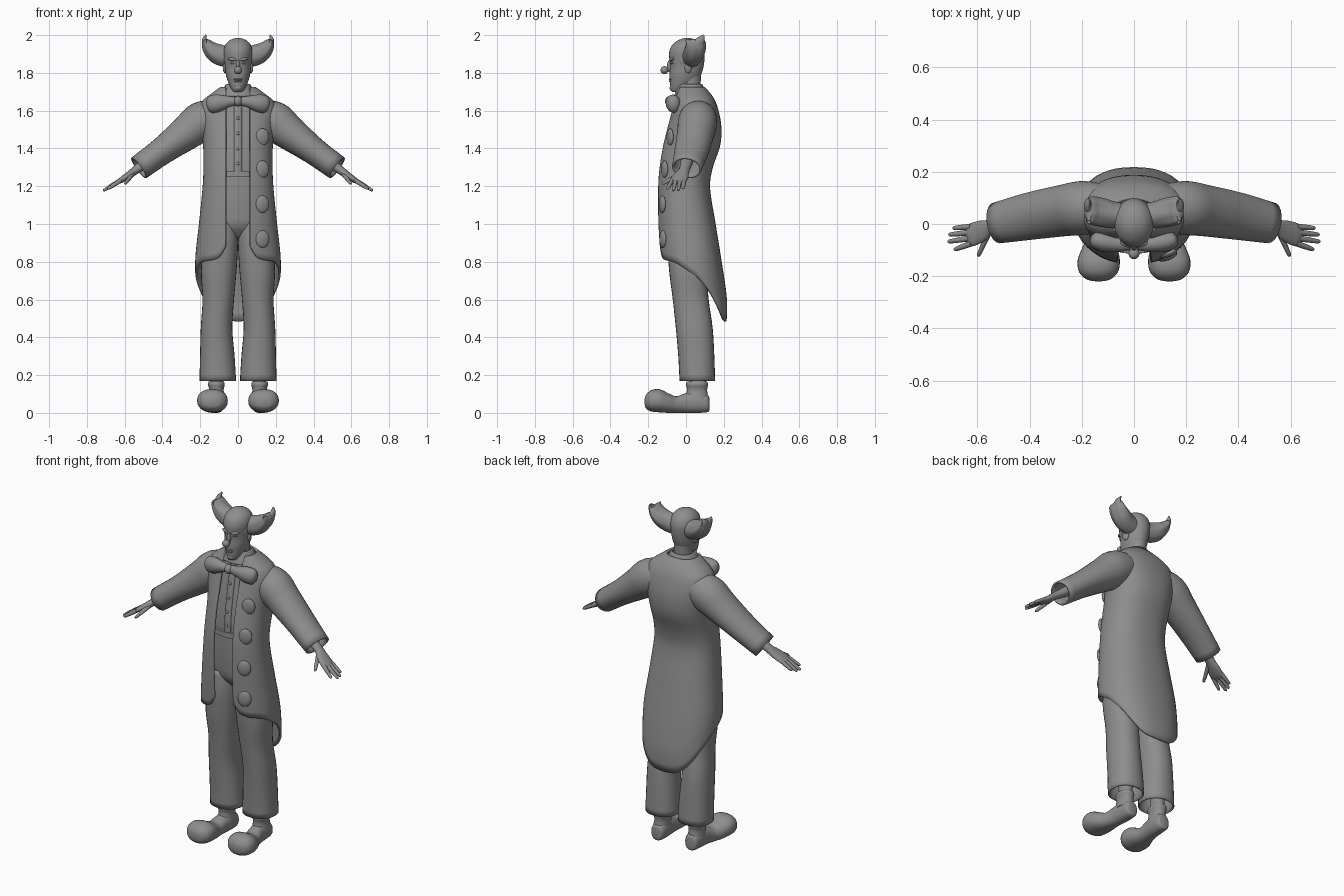
import bpy, bmesh, math
from mathutils import Vector, Matrix

GREY = bpy.data.materials.new("dark_grey")
GREY.diffuse_color = (.27, .27, .27, 1)


def curve(keys, x):
    """Smooth interpolation through keys (x, v1, v2, ...)."""
    n = len(keys)
    x = min(max(x, keys[0][0]), keys[-1][0])
    i = max(k for k in range(n - 1) if keys[k][0] <= x)
    a, b = keys[i], keys[i + 1]
    h = b[0] - a[0]
    t = (x - a[0]) / h

    def slope(k, c):
        p, q = keys[max(k - 1, 0)], keys[min(k + 1, n - 1)]
        return (q[c] - p[c]) / (q[0] - p[0])
    return [(2*t**3 - 3*t**2 + 1) * a[c] + (t**3 - 2*t**2 + t) * h * slope(i, c)
            + (3*t**2 - 2*t**3) * b[c] + (t**3 - t**2) * h * slope(i + 1, c)
            for c in range(1, len(a))]


def resample(rows, steps):
    keys = [(i, *r) for i, r in enumerate(rows)]
    m = (len(rows) - 1) * steps
    return [curve(keys, j / steps) for j in range(m + 1)]


def finish(name, bm, mirror=False, thick=0):
    bmesh.ops.recalc_face_normals(bm, faces=bm.faces)
    me = bpy.data.meshes.new(name)
    bm.to_mesh(me)
    bm.free()
    me.materials.append(GREY)
    ob = bpy.data.objects.new(name, me)
    bpy.context.collection.objects.link(ob)
    if thick:
        s = ob.modifiers.new("thickness", 'SOLIDIFY')
        s.thickness, s.offset = thick, 0
    if mirror:
        ob.modifiers.new("mirror", 'MIRROR')
    bpy.context.view_layer.objects.active = ob
    ob.select_set(True)
    bpy.ops.object.shade_smooth_by_angle(angle=math.radians(50))
    ob.select_set(False)
    return ob


def skin(name, rings, loop=True, caps=True, **kw):
    bm = bmesh.new()
    vs = [[bm.verts.new(p) for p in r] for r in rings]
    n = len(rings[0])
    for a, b in zip(vs, vs[1:]):
        for i in range(n if loop else n - 1):
            j = (i + 1) % n
            bm.faces.new((a[i], a[j], b[j], b[i]))
    if caps:
        bm.faces.new(vs[0])
        bm.faces.new(vs[-1])
    return finish(name, bm, **kw)


def stack(name, rows, axis='z', n=28, e=0.9, steps=4, **kw):
    """Rows (height, a0, a1, b0, b1): rounded sections stacked along an axis."""
    rings = []
    for h, a0, a1, b0, b1 in resample(rows, steps):
        ring = []
        for i in range(n):
            t = math.tau * i / n
            c, s = math.cos(t), math.sin(t)
            a = (a0 + a1) / 2 + (a1 - a0) / 2 * math.copysign(abs(c)**e, c)
            b = (b0 + b1) / 2 + (b1 - b0) / 2 * math.copysign(abs(s)**e, s)
            ring.append((a, b, h) if axis == 'z' else (a, h, b))
        rings.append(ring)
    return skin(name, rings, **kw)


def tube(name, rows, ref=(0, 1, 0), n=20, steps=4, grooves=0, **kw):
    """Rows (x, y, z, radius along ref, other radius) swept along a path."""
    rows = resample(rows, steps)
    pts = [Vector(r[:3]) for r in rows]
    rings = []
    for k, r in enumerate(rows):
        t = (pts[min(k + 1, len(pts) - 1)] - pts[max(k - 1, 0)]).normalized()
        b = t.cross(Vector(ref)).normalized()
        a = b.cross(t)
        ring = []
        for i in range(n):
            w = math.tau * i / n
            g = 1 + grooves * math.cos(7 * w) * k / len(rows)
            ring.append(pts[k] + g * (a * r[3] * math.cos(w) + b * r[4] * math.sin(w)))
        rings.append(ring)
    return skin(name, rings, **kw)


def blob(name, loc, size, yaw=0, tilt=0, **kw):
    bm = bmesh.new()
    m = (Matrix.Translation(loc) @ Matrix.Rotation(yaw, 4, 'Z')
         @ Matrix.Rotation(tilt, 4, 'Y') @ Matrix.Diagonal((*size, 1)))
    bmesh.ops.create_uvsphere(bm, u_segments=20, v_segments=12, radius=1, matrix=m)
    return finish(name, bm, **kw)


# Long tailcoat: profile by height (z, half width, front y, back y)
COAT = [(0.48, .195, -.12, .208), (0.6, .21, -.125, .21), (0.8, .22, -.13, .182),
        (1.0, .2, -.143, .15), (1.2, .18, -.145, .12), (1.3, .176, -.138, .135),
        (1.42, .178, -.118, .175), (1.52, .19, -.092, .18), (1.6, .198, -.07, .165),
        (1.65, .18, -.058, .148), (1.69, .13, -.047, .122), (1.72, .088, -.04, .095)]
HEM = [(0, .88), (.05, .83), (.11, .812), (.3, .795), (.45, .745), (.6, .655), (.74, .555),
       (.86, .497), (1, .484)]
OPEN = .063


def coat_point(s, z, e=.85):
    hw, yf, yb = curve(COAT, z)
    t0 = math.asin((OPEN / hw)**(1 / e))
    t = t0 + (math.pi - t0) * s
    c = math.cos(t)
    return (hw * max(math.sin(t), 0)**e,
            (yf + yb) / 2 - (yb - yf) / 2 * math.copysign(abs(c)**e, c), z)


columns = [(i / 28)**1.3 for i in range(29)]
rings = []
for k in range(41):
    v = 1 - (1 - k / 40)**1.5
    half = []
    for s in columns:
        hem = curve(HEM, s)[0]
        half.append(coat_point(s, hem + (1.72 - hem) * v))
    rings.append(half + [(-x, y, z) for x, y, z in half[-2::-1]])
skin("coat_body", rings, loop=False, caps=False, thick=.014)

# Sleeves with open cuffs
tube("coat_sleeve", [(.10, .065, 1.58, .08, .075), (.19, .062, 1.545, .098, .1),
                     (.27, .052, 1.485, .094, .088), (.40, .03, 1.388, .086, .068),
                     (.525, .004, 1.297, .074, .062)],
     n=28, caps=False, thick=.01, mirror=True)

# Large coat buttons on one side
for z in (1.46, 1.29, 1.105, .92):
    s = min((i / 200 for i in range(100)), key=lambda q: abs(coat_point(q, z)[0] - .13))
    x, y, _ = coat_point(s, z)
    blob("coat_button", (x, y - .008, z), (.038, .014, .046), yaw=.35)

# Shirt, placket, studs and collar
SHIRT = [(1.25, -.14, .14, -.098, .085), (1.35, -.145, .145, -.095, .115),
         (1.45, -.15, .15, -.082, .14), (1.55, -.15, .15, -.064, .135),
         (1.62, -.14, .14, -.05, .12), (1.67, -.09, .09, -.042, .1), (1.71, -.06, .06, -.035, .08)]
stack("shirt", SHIRT)
tube("shirt_placket", [(0, r[3] - .002, r[0], .021, .01) for r in SHIRT[:6]], ref=(1, 0, 0), n=12)
for z in (1.56, 1.48, 1.4, 1.32):
    blob("shirt_stud", (0, curve(SHIRT, z)[2] - .012, z), (.009, .006, .009))
stack("shirt_collar", [(1.675, -.1, .1, -.06, .11), (1.705, -.08, .08, -.05, .097),
                       (1.74, -.06, .06, -.036, .083)], caps=False, thick=.008)

# Bow tie
tube("bow_loop", [(0, -.08, 1.65, .018, .02), (.05, -.078, 1.648, .028, .03),
                  (.105, -.07, 1.64, .038, .046), (.145, -.062, 1.633, .034, .045),
                  (.161, -.058, 1.63, .02, .026), (.166, -.057, 1.629, .004, .006)], mirror=True)
blob("bow_knot", (0, -.085, 1.65), (.023, .027, .027))

# Trousers
stack("trouser_hips", [(.925, -.02, .02, -.04, .05), (.99, -.14, .14, -.088, .1),
                       (1.08, -.165, .165, -.1, .11), (1.18, -.15, .15, -.105, .09),
                       (1.27, -.143, .143, -.105, .088)])
stack("waistband", [(1.25, -.147, .147, -.114, .092), (1.28, -.146, .146, -.113, .091)])
stack("trouser_leg", [(1.02, .01, .155, -.085, .09), (.9, .004, .18, -.094, .1),
                      (.75, .012, .192, -.085, .106), (.6, .025, .184, -.066, .116),
                      (.45, .034, .193, -.05, .137), (.3, .022, .197, -.037, .146),
                      (.168, .014, .2, -.03, .15)], caps=False, thick=.008, mirror=True)

# Bulb-toed shoes
stack("shoe", [(.125, .1, .125, .02, .07), (.115, .075, .15, .004, .095), (.06, .068, .158, 0, .115),
               (0, .073, .163, 0, .105), (-.05, .073, .177, 0, .088), (-.09, .064, .198, 0, .102),
               (-.14, .054, .216, .003, .125), (-.185, .062, .21, .008, .12),
               (-.212, .09, .182, .025, .095), (-.22, .125, .147, .05, .07)],
      axis='y', mirror=True)
stack("shoe_ankle", [(.07, .069, .16, -.005, .119), (.12, .076, .152, .005, .112),
                     (.15, .07, .16, 0, .117), (.166, .075, .155, .005, .112)], mirror=True)
stack("shin", [(.15, .08, .148, .015, .105), (.3, .075, .15, .02, .11)], mirror=True)

# Hands
tube("palm", [(.47, .005, 1.335, .034, .03), (.545, -.01, 1.283, .028, .022),
              (.58, -.025, 1.257, .04, .019), (.62, -.041, 1.231, .044, .015),
              (.642, -.047, 1.218, .036, .009)], mirror=True)
FINGERS = [((.625, -.01, 1.23), (.695, -.016, 1.188)), ((.632, -.033, 1.226), (.711, -.041, 1.178)),
           ((.632, -.055, 1.226), (.714, -.068, 1.176)), ((.622, -.074, 1.23), (.69, -.099, 1.185)),
           ((.56, -.04, 1.262), (.598, -.124, 1.212))]
for base, tip in FINGERS:
    a, b = Vector(base), Vector(tip)
    tube("finger", [(*a, .012, .012), (*a.lerp(b, .5), .0105, .0105), (*a.lerp(b, .9), .008, .008),
                    (*b, .003, .003)], n=10, steps=3, ref=(.3, 1, .2), mirror=True)

# Neck and head
stack("neck", [(1.66, -.065, .065, -.04, .09), (1.72, -.052, .052, -.032, .078),
               (1.8, -.052, .052, -.035, .08)], e=1)
stack("head", [(1.698, -.012, .012, -.062, -.03), (1.703, -.027, .027, -.077, -.005),
               (1.722, -.04, .04, -.084, .025), (1.755, -.054, .054, -.086, .06),
               (1.79, -.064, .064, -.087, .08), (1.83, -.069, .069, -.084, .092),
               (1.87, -.073, .073, -.088, .098), (1.91, -.076, .076, -.089, .098),
               (1.945, -.069, .069, -.075, .085), (1.97, -.048, .048, -.046, .06),
               (1.982, -.022, .022, -.018, .032), (1.985, -.004, .004, .002, .012)], e=1)

# Face
blob("clown_nose", (0, -.114, 1.815), (.021, .021, .021))
blob("nose_bridge", (0, -.086, 1.835), (.011, .015, .032))
blob("brow", (.03, -.076, 1.872), (.025, .012, .009), yaw=.35, tilt=-.1, mirror=True)
blob("eye", (.029, -.071, 1.853), (.014, .011, .007), yaw=.3, mirror=True)
for z, w in ((1.766, .025), (1.756, .021)):
    blob("lip", (0, -.082, z), (w, .009, .006))
blob("chin", (0, -.073, 1.72), (.02, .014, .015))
blob("ear", (.069, .012, 1.828), (.01, .02, .03), yaw=.3, mirror=True)

# Flared side hair
tube("side_hair", [(.05, .03, 1.885, .05, .056), (.09, .036, 1.893, .052, .055),
                   (.125, .044, 1.91, .055, .05), (.153, .05, 1.936, .054, .038),
                   (.168, .053, 1.962, .05, .024), (.173, .054, 1.975, .042, .012)],
     n=42, grooves=.06, mirror=True)
tube("hair_spike", [(.163, .06, 1.94, .038, .028), (.178, .078, 1.975, .022, .013),
                    (.17, .094, 2.0, .004, .003)], n=12, mirror=True)
tube("hair_spike", [(.158, .035, 1.93, .035, .028), (.172, .014, 1.96, .016, .012),
                    (.168, .0, 1.978, .003, .003)], n=12, mirror=True)
blob("sideburn", (.06, -.012, 1.872), (.014, .026, .035), mirror=True)
